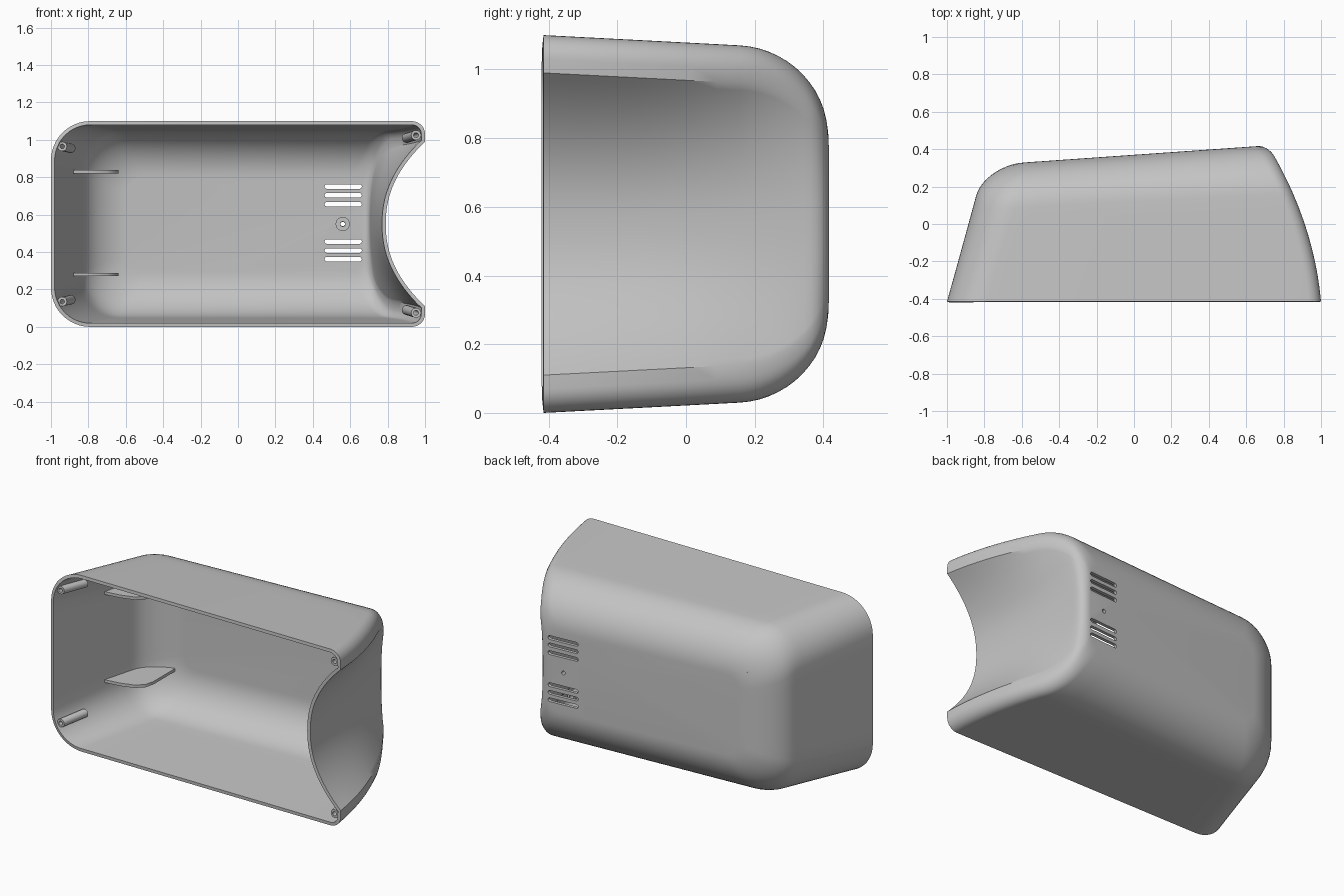
import bpy, bmesh, math
from mathutils import Vector

old = bpy.data.objects.get("Cube")
if old:
    bpy.data.objects.remove(old, do_unlink=True)

grey = bpy.data.materials.new("matte_grey")
grey.use_nodes = True
grey.diffuse_color = (0.55, 0.55, 0.55, 1)
grey.node_tree.nodes["Principled BSDF"].inputs["Base Color"].default_value = (0.55, 0.55, 0.55, 1)

FRONT, MID, WALL = -0.415, 0.55, 0.02


def make(name, bm):
    bmesh.ops.recalc_face_normals(bm, faces=bm.faces)
    mesh = bpy.data.meshes.new(name)
    bm.to_mesh(mesh)
    bm.free()
    ob = bpy.data.objects.new(name, mesh)
    bpy.context.collection.objects.link(ob)
    mesh.materials.append(grey)
    return ob


def activate(ob):
    bpy.ops.object.select_all(action='DESELECT')
    ob.select_set(True)
    bpy.context.view_layer.objects.active = ob


def smooth(ob):
    activate(ob)
    bpy.ops.object.shade_smooth_by_angle(angle=math.radians(35))


def skin(bm, rings, closed=False):
    """Bridge equal rings of vertices with quads."""
    n = len(rings[0])
    pairs = list(zip(rings, rings[1:] + rings[:1])) if closed else list(zip(rings, rings[1:]))
    for a, b in pairs:
        for i in range(n):
            j = (i + 1) % n
            bm.faces.new((a[i], a[j], b[j], b[i]))


def fillet(d, start, size):
    a = min(1, max(0, (d - start) / (1 - start)))
    return size * (1 - math.sqrt(1 - a * a))


def arc(cx, cz, r, a0, a1, n):
    return [(cx + r * math.cos(math.radians(a0 + (a1 - a0) * i / n)),
             cz + r * math.sin(math.radians(a0 + (a1 - a0) * i / n))) for i in range(n + 1)]


def outline(d):
    """Cross-section at depth fraction d, as (x, height from the middle)."""
    left = -1 + 0.2 * d + fillet(d, 0.78, 0.21)
    end = fillet(d, 0.93, 0.05)
    right = 1 - 0.0765 * d - 0.2076 * d * d - end
    mid = min(right - 0.002, 0.79 - 0.07 * d - end)
    top = MID - 0.044 * d - fillet(d, 0.68, 0.255)
    rl = 0.21 + 0.03 * d - fillet(d, 0.78, 0.16)
    rr = 0.07
    hc = top - rr - 0.04
    half = [(left, (top - rl) * i / 4) for i in range(4)]
    half += arc(left + rl, top - rl, rl, 180, 90, 12)
    x0, x1 = left + rl, right - rr
    half += [(x0 + (x1 - x0) * i / 12, top) for i in range(1, 12)]
    half += arc(right - rr, top - rr, rr, 90, 0, 8)
    half += [(mid + (right - mid) * (1 - i / 20) ** 2.2, hc * (1 - i / 20)) for i in range(21)]
    return half + [(x, -h) for x, h in reversed(half[1:-1])]


# Housing: lofted shell with tapering walls and a sloped back
bm = bmesh.new()
depths = [0.68 * i / 8 for i in range(8)]
depths += [1 - 0.32 * (1 - math.sin(math.radians(90 * i / 14))) for i in range(15)]
rings = []
for d in depths:
    rings.append([bm.verts.new((x, FRONT + d * (0.37 + 0.07 * x - FRONT), MID + h))
                  for x, h in outline(d)])
skin(bm, rings)
bm.faces.new(rings[-1])
housing = make("housing", bm)
wall = housing.modifiers.new("wall", 'SOLIDIFY')
wall.thickness = WALL
wall.offset = -1

# Cutters: vent slots and screw hole through the back
bm = bmesh.new()


def prism(bm, points, lo, hi, place):
    skin_rings = [[bm.verts.new(place(u, v, t)) for u, v in points] for t in (lo, hi)]
    skin(bm, skin_rings)
    bm.faces.new(skin_rings[0])
    bm.faces.new(skin_rings[1])


for side in (-1, 1):
    for offset in (0.1, 0.148, 0.194):
        slot = arc(0.65, 0, 0.012, -90, 90, 8) + arc(0.475, 0, 0.012, 90, 270, 8)
        z = 0.556 + side * offset
        prism(bm, slot, 0.3, 0.5, lambda u, v, t: (u, t, z + v))
prism(bm, arc(0.56, 0.55, 0.012, 0, 345, 23), 0.3, 0.5, lambda u, v, t: (u, t, v))
cutter = make("vent_cutter", bm)
cutter.hide_render = True
vents = housing.modifiers.new("vents", 'BOOLEAN')
vents.operation = 'DIFFERENCE'
vents.solver = 'EXACT'
vents.object = cutter
activate(housing)
for name in ("wall", "vents"):
    bpy.ops.object.modifier_apply(modifier=name)
bpy.data.objects.remove(cutter, do_unlink=True)
smooth(housing)


def tube(name, start, direction, length, outer, inner):
    """Hollow post running from start along direction."""
    bm = bmesh.new()
    axis = Vector(direction)
    rings = []
    for r, t in ((outer, 0), (outer, length), (inner, length), (inner, 0)):
        rings.append([bm.verts.new(Vector(start) + axis * t + Vector((u, 0, v)))
                      for u, v in arc(0, 0, r, 0, 345, 23)])
    skin(bm, rings, closed=True)
    smooth(make(name, bm))


# Screw posts in the four rim corners and the boss between the vents
for side, label in ((1, "upper"), (-1, "lower")):
    tube(label + "_right_post", (-0.94, FRONT + 0.008, MID + side * 0.415),
         (0.27, 1, -side * 0.06), 0.17, 0.025, 0.012)
    tube(label + "_left_post", (0.952, FRONT + 0.008, MID + side * 0.475),
         (-0.2, 1, -side * 0.06), 0.25, 0.026, 0.013)
tube("vent_boss", (0.56, 0.32, 0.55), (0, 1, 0), 0.075, 0.038, 0.013)

# Gusset ribs in the corner between the end wall and the back
rib = [(-0.89, -0.06), (-0.78, -0.045), (-0.7, -0.02), (-0.655, 0.02), (-0.64, 0.08),
       (-0.64, 0.313), (-0.72, 0.28), (-0.79, 0.22), (-0.835, 0.14)]
for z, label in ((0.83, "upper"), (0.28, "lower")):
    bm = bmesh.new()
    prism(bm, rib, z - 0.009, z + 0.009, lambda u, v, t: (u, v, t))
    smooth(make(label + "_rib", bm))
